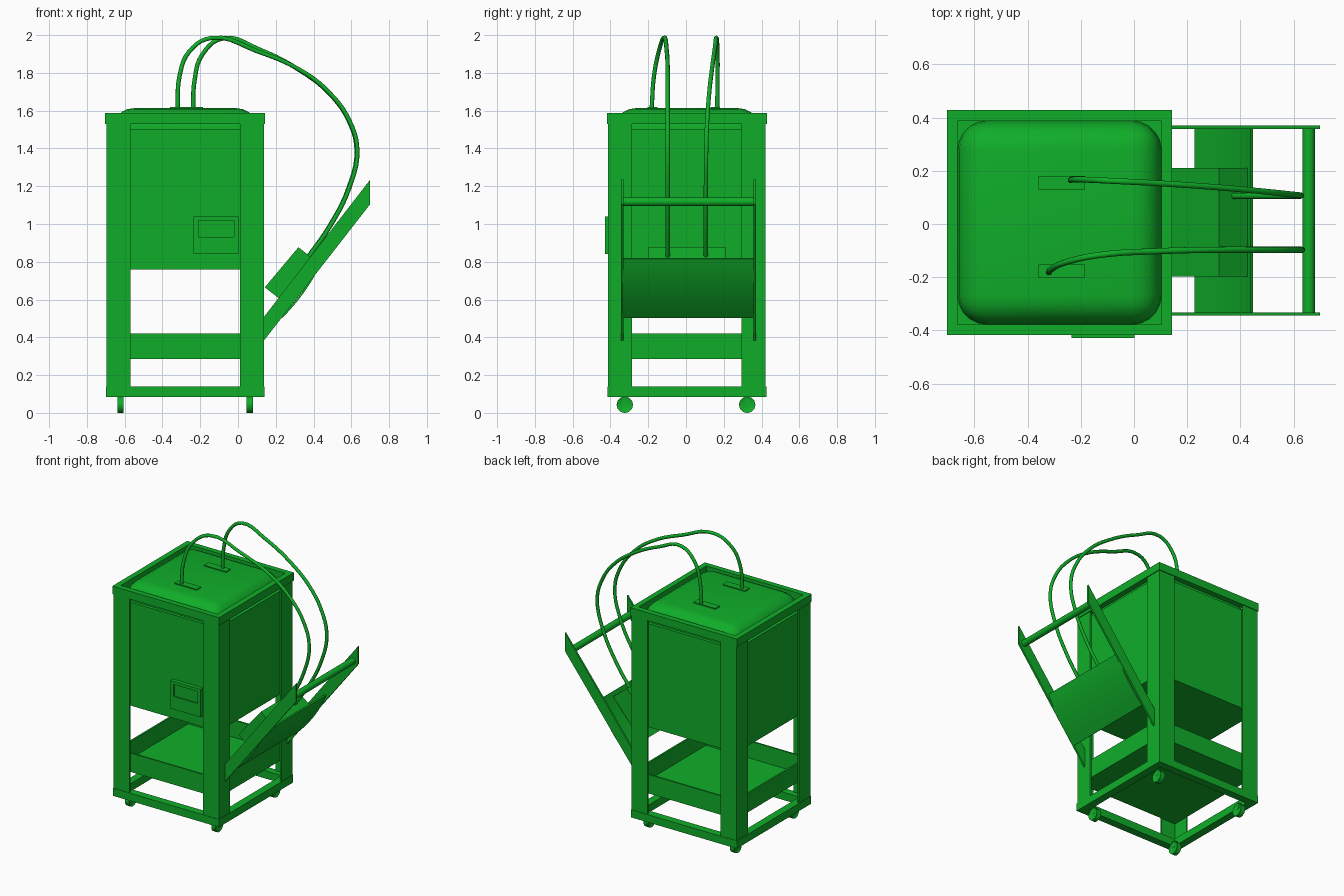
import bpy, bmesh, math
from mathutils import Vector

if "Cube" in bpy.data.objects:
    bpy.data.objects.remove(bpy.data.objects["Cube"])

CX, CY = -0.28, 0.005          # cabinet centre
RIM, HALF, IN = 0.423, 0.417, 0.405

mat = bpy.data.materials.new("green_paint")
mat.diffuse_color = (0.005, 0.42, 0.022, 1)
mat.use_nodes = True
mat.node_tree.nodes["Principled BSDF"].inputs["Base Color"].default_value = mat.diffuse_color


def finish(name, bm, smooth=None):
    bmesh.ops.recalc_face_normals(bm, faces=bm.faces[:])
    me = bpy.data.meshes.new(name)
    bm.to_mesh(me)
    bm.free()
    ob = bpy.data.objects.new(name, me)
    bpy.context.collection.objects.link(ob)
    me.materials.append(mat)
    if smooth:
        bpy.ops.object.select_all(action='DESELECT')
        ob.select_set(True)
        bpy.context.view_layer.objects.active = ob
        bpy.ops.object.shade_smooth_by_angle(angle=math.radians(smooth))
    return ob


def add_box(bm, lo, hi):
    vs = bmesh.ops.create_cube(bm, size=1)['verts']
    for v in vs:
        v.co = Vector([lo[i] + (v.co[i] + 0.5) * (hi[i] - lo[i]) for i in range(3)])


def box(name, lo, hi):
    bm = bmesh.new()
    add_box(bm, lo, hi)
    return finish(name, bm)


def prism(name, pts, axis, a, b, smooth=None):
    """Extrude a 2D profile along 'y' (profile in xz) or 'z' (profile in xy)."""
    bm = bmesh.new()
    place = (lambda p, t: (p[0], t, p[1])) if axis == 'y' else (lambda p, t: (p[0], p[1], t))
    lo = [bm.verts.new(place(p, a)) for p in pts]
    hi = [bm.verts.new(place(p, b)) for p in pts]
    bm.faces.new(lo)
    bm.faces.new(hi[::-1])
    for i in range(len(pts)):
        j = (i + 1) % len(pts)
        bm.faces.new((lo[i], lo[j], hi[j], hi[i]))
    return finish(name, bm, smooth)


def ring(name, half, w, z0, z1, floor=None):
    """Square frame, optionally closed with a floor up to the given height."""
    bm = bmesh.new()
    rings = []
    for r, z in ((half, z0), (half, z1), (half - w, z1), (half - w, floor or z0)):
        rings.append([bm.verts.new((CX + sx * r, CY + sy * r, z))
                      for sx, sy in ((-1, -1), (1, -1), (1, 1), (-1, 1))])
    for k in range(3 if floor else 4):
        a, b = rings[k], rings[(k + 1) % 4]
        for i in range(4):
            j = (i + 1) % 4
            bm.faces.new((a[i], a[j], b[j], b[i]))
    if floor:
        bm.faces.new(rings[0])
        bm.faces.new(rings[3])
    return finish(name, bm)


# cabinet: body, frame rings, tray
box("cabinet_body", (CX - IN, CY - IN, 0.76), (CX + IN, CY + IN, 1.50))
ring("top_rim", RIM, 0.04, 1.53, 1.587)
ring("base_frame", HALF + 0.003, 0.055, 0.085, 0.14)
ring("lower_tray", IN, 0.012, 0.285, 0.42, floor=0.297)

# angle-section corner posts and casters
W, T = 0.127, 0.012
for sx in (-1, 1):
    for sy in (-1, 1):
        ell = [(0, 0), (W, 0), (W, T), (T, T), (T, W), (0, W)]
        pts = [(CX + sx * (HALF - u), CY + sy * (HALF - v)) for u, v in ell]
        prism("corner_post", pts, 'z', 0.09, 1.56)

        bm = bmesh.new()
        bmesh.ops.create_cone(bm, cap_ends=True, segments=24, radius1=0.043,
                              radius2=0.043, depth=0.034)
        caps = [f for f in bm.faces if len(f.verts) > 4]
        bmesh.ops.inset_region(bm, faces=caps, thickness=0.012, depth=-0.006)
        c = (-0.28 + sx * 0.342, sy * 0.324, 0.043)
        for v in bm.verts:
            v.co = Vector((v.co.z + c[0], v.co.x + c[1], v.co.y + c[2]))
        finish("caster_wheel", bm, 35)
        box("caster_mount", (c[0] - 0.012, c[1] - 0.012, 0.05), (c[0] + 0.012, c[1] + 0.012, 0.095))

# rounded tank lid inside the rim
bm = bmesh.new()
add_box(bm, (CX - 0.383, CY - 0.383, 1.2), (CX + 0.383, CY + 0.383, 1.613))
bmesh.ops.bevel(bm, geom=bm.edges[:], offset=0.11, segments=5, profile=0.5, affect='EDGES')
finish("tank_lid", bm, 40)

# hose plates on the lid
for y in (-0.178, 0.155):
    box("hose_plate", (-0.36, y - 0.026, 1.605), (-0.185, y + 0.026, 1.62))

# control panel with recessed display
box("control_panel", (-0.235, -0.428, 0.84), (0.002, -0.40, 1.04))
panel = bpy.data.objects["control_panel"]
cut = box("display_cutter", (-0.21, -0.46, 0.932), (-0.022, -0.418, 1.018))
cut.hide_render = True
cut.hide_viewport = False
mod = panel.modifiers.new("display", 'BOOLEAN')
mod.object = cut
mod.operation = 'DIFFERENCE'
mod.solver = 'EXACT'
bpy.context.view_layer.objects.active = panel
bpy.ops.object.modifier_apply(modifier="display")
bpy.data.objects.remove(cut)

# sloping side rack: two rails, crossbar, curved sheet, hose box
rail = [(0.135, 0.38), (0.70, 1.105), (0.70, 1.235), (0.135, 0.505)]
for y in (-0.345, 0.358):
    prism("rack_rail", rail, 'y', y, y + 0.013)
bar = [(0.657 + 0.023 * math.cos(k * math.tau / 20), 1.118 + 0.023 * math.sin(k * math.tau / 20))
       for k in range(20)]
prism("rack_crossbar", bar, 'y', -0.34, 0.365, 40)

p0, p1, p2 = Vector((0.235, 0.503)), Vector((0.385, 0.655)), Vector((0.447, 0.815))
arc = [p0 * (1 - t) ** 2 + p1 * 2 * t * (1 - t) + p2 * t * t for t in [k / 10 for k in range(11)]]
off = Vector((-0.008, 0.006))
prism("rack_sheet", arc + [p + off for p in reversed(arc)], 'y', -0.335, 0.36, 40)
prism("hose_box", [(0.142, 0.665), (0.32, 0.877), (0.43, 0.79), (0.252, 0.578)], 'y', -0.198, 0.21)


# hoses arching from the lid to the hose box
def hose(name, path):
    cu = bpy.data.curves.new(name, 'CURVE')
    cu.dimensions = '3D'
    cu.bevel_depth = 0.0115
    cu.bevel_resolution = 3
    cu.resolution_u = 5
    cu.use_fill_caps = True
    sp = cu.splines.new('BEZIER')
    sp.bezier_points.add(len(path) - 1)
    for bp, p in zip(sp.bezier_points, path):
        bp.co = p
        bp.handle_left_type = bp.handle_right_type = 'AUTO'
    ob = bpy.data.objects.new(name, cu)
    bpy.context.collection.objects.link(ob)
    cu.materials.append(mat)
    bpy.ops.object.select_all(action='DESELECT')
    ob.select_set(True)
    bpy.context.view_layer.objects.active = ob
    bpy.ops.object.convert(target='MESH')
    bpy.ops.object.shade_smooth_by_angle(angle=math.radians(40))


drop = [(0.325, 1.815), (0.48, 1.695), (0.587, 1.545), (0.628, 1.39),
        (0.585, 1.19), (0.485, 0.99), (0.36, 0.81)]
hose("hose_back", [(-0.238, 0.165, 1.61), (-0.23, 0.167, 1.76), (-0.19, 0.167, 1.895),
                   (-0.08, 0.162, 1.983), (0.11, 0.152, 1.925)]
     + [(x, y, z) for (x, z), y in zip(drop, (0.137, 0.123, 0.112, 0.107, 0.105, 0.105, 0.105))])
hose("hose_front", [(-0.32, -0.182, 1.61), (-0.31, -0.17, 1.78), (-0.26, -0.145, 1.91),
                    (-0.14, -0.118, 1.985), (0.10, -0.102, 1.915)]
     + [(x + 0.004, -0.097, z) for x, z in drop])
